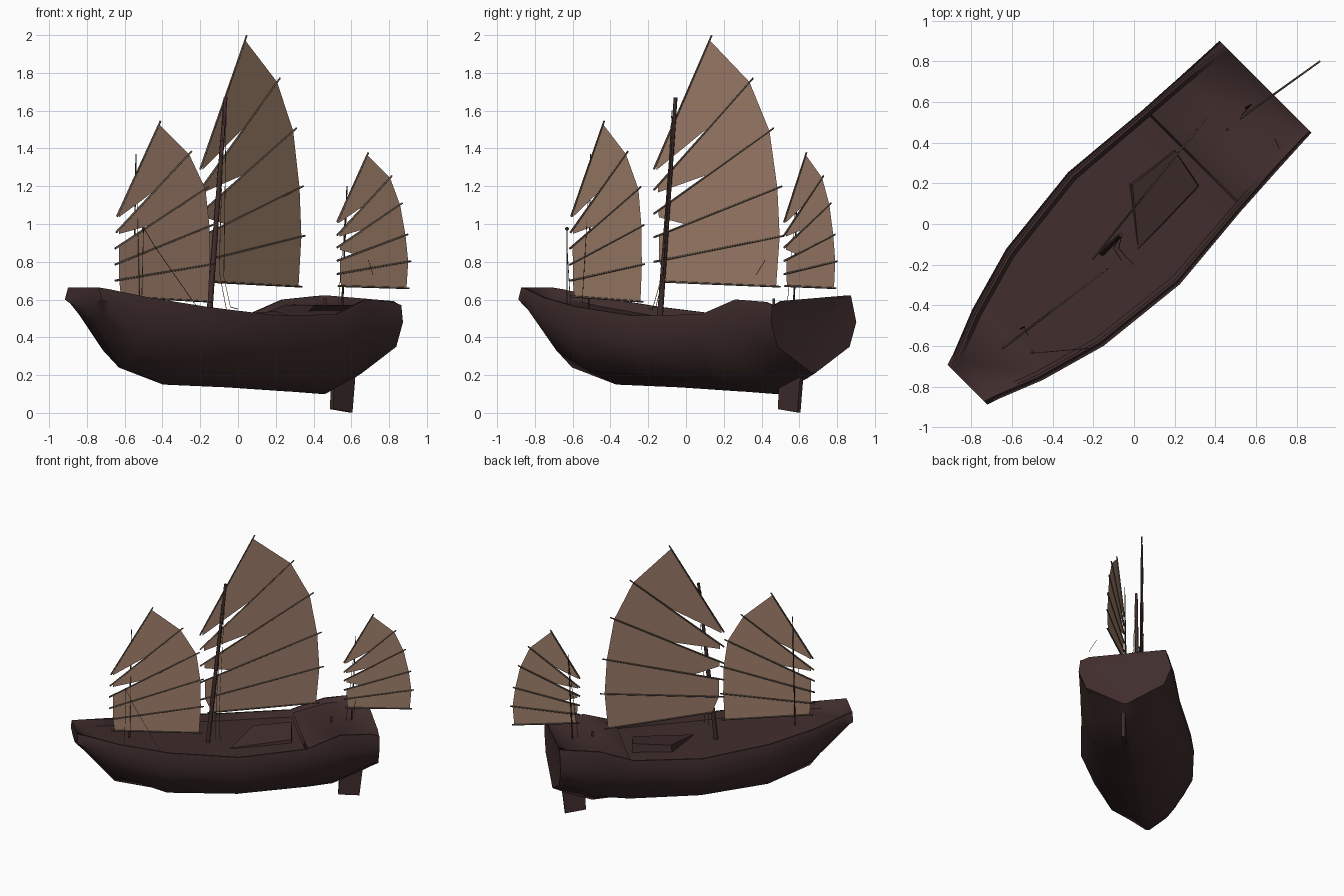
import bpy, bmesh, math
from mathutils import Vector

if "Cube" in bpy.data.objects:
    bpy.data.objects.remove(bpy.data.objects["Cube"])

R2 = math.sqrt(2)
VC = -0.02  # sideways offset of the hull centreline


def mat(name, rgb):
    m = bpy.data.materials.new(name)
    m.diffuse_color = (*rgb, 1)
    m.use_nodes = True
    m.node_tree.nodes["Principled BSDF"].inputs["Base Color"].default_value = m.diffuse_color
    return m


HULL = mat("dark_hull_wood", (0.052, 0.026, 0.026))
SAIL = mat("tan_canvas", (0.36, 0.22, 0.15))
SPAR = mat("grey_brown_bamboo", (0.11, 0.08, 0.06))
ROPE = mat("rope", (0.14, 0.09, 0.045))


def P(u, v, z):
    """Boat frame (u aft, v starboard) to world; the ship lies on the diagonal."""
    v += VC
    return Vector(((u + v) / R2, (u - v) / R2, z))


def mesh(name, verts, faces, material, fix=True, smooth=None):
    me = bpy.data.meshes.new(name)
    me.from_pydata([tuple(v) for v in verts], [], faces)
    if fix:
        bm = bmesh.new()
        bm.from_mesh(me)
        bmesh.ops.recalc_face_normals(bm, faces=bm.faces)
        bm.to_mesh(me)
        bm.free()
    me.materials.append(material)
    ob = bpy.data.objects.new(name, me)
    bpy.context.collection.objects.link(ob)
    if smooth:
        bpy.ops.object.select_all(action='DESELECT')
        ob.select_set(True)
        bpy.context.view_layer.objects.active = ob
        bpy.ops.object.shade_smooth_by_angle(angle=math.radians(smooth))
    return ob


def rods(name, paths, r0, r1, material, sides=6):
    """Tapered straight rods along each segment of each path."""
    verts, faces = [], []
    for path in paths:
        for a, b in zip(path, path[1:]):
            a, b = Vector(a), Vector(b)
            q = (b - a).to_track_quat('Z', 'Y')
            n = len(verts)
            for c, r in ((a, r0), (b, r1)):
                for i in range(sides):
                    t = 2 * math.pi * i / sides
                    verts.append(c + q @ Vector((r * math.cos(t), r * math.sin(t), 0)))
            for i in range(sides):
                j = (i + 1) % sides
                faces.append((n + i, n + j, n + sides + j, n + sides + i))
            faces.append(tuple(n + i for i in reversed(range(sides))))
            faces.append(tuple(n + sides + i for i in range(sides)))
    return mesh(name, verts, faces, material, smooth=80)


# Hull: u, rim (half width, z), widest strake, chine, keel z, deck drop
stations = [
    (-1.138, .115, .664, .138, .600, .08, .575, .56, 0),
    (-1.08, .135, .655, .157, .58, .09, .52, .50, .04),
    (-0.86, .222, .610, .245, .50, .13, .33, .24, .045),
    (-0.53, .314, .562, .338, .43, .22, .22, .15, .05),
    (-0.05, .368, .515, .389, .38, .28, .20, .135, .045),
    (0.43, .330, .522, .346, .42, .25, .20, .112, .045),
    (0.44, .330, .527, .346, .42, .25, .20, .112, .02),
    (0.66, .314, .600, .333, .46, .22, .22, .10, .03),
    (0.88, .290, .618, .322, .48, .25, .33, .185, .035),
    (0.935, .280, .622, .320, .48, .27, .35, .21, 0),
]
verts, faces = [], []
for u, rw, rz, ww, wz, cw, cz, kz, drop in stations:
    half = [(rw - .03, rz - drop), (rw - .012, rz), (rw, rz), (ww, wz), (cw, cz), (.012, kz)]
    ring = half + [(-w, z) for w, z in reversed(half)]
    if u > .8:  # the starboard quarter is cut lower and stands wider
        k = (u - .8) / .135
        ring[1:3] = [(w + .028 * k, z - .052 * k) for w, z in ring[1:3]]
        ring[0] = (ring[0][0], ring[0][1] - .03 * k)
    verts += [P(u, w, z) for w, z in ring]
N = 12
for s in range(len(stations) - 1):
    for i in range(N):
        j = (i + 1) % N
        faces.append((s * N + i, s * N + j, s * N + N + j, s * N + N + i))
faces.append(tuple(range(N)))
# Stern transom as a fan around a slightly raked centre
c = len(verts)
verts.append(P(.915, 0, .45))
for i in range(N):
    faces.append((c - N + i, c - N + (i + 1) % N, c))
mesh("hull", verts, faces, HULL, smooth=50)

# Low sloping hatch cover amidships
base = [(-.08, .13), (.36, .12), (.40, -.10), (.12, -.14)]
hv = [P(u, v, .45) for u, v in base]
hv += [P(-.07, .12, .475), P(.355, .11, .50), P(.395, -.09, .54), P(.13, -.12, .52)]
BOX = [(0, 1, 2, 3), (4, 5, 6, 7)] + [(i, (i + 1) % 4, 4 + (i + 1) % 4, 4 + i) for i in range(4)]
mesh("hatch_cover", hv, BOX, HULL, smooth=50)

# Rudder blade under the stern
prof = [(.70, .20), (.69, .02), (.835, .002), (.86, .22)]
rv = [P(u + .01, s + .02, z) for s in (-.012, .012) for u, z in prof]
mesh("rudder", rv, BOX, HULL)
rods("tiller_post", [[(.46, .465, .50), (.46, .465, .605)]], .009, .008, HULL)

# Masts
rods("main_mast", [[(-.157, -.142, .45), (-.066, -.055, 1.67)]], .016, .010, HULL, 8)
rods("fore_mast", [[(-.555, -.515, .53), (-.54, -.505, 1.37)]], .005, .003, HULL)
rods("mizzen_mast", [[(.55, .57, .52), (.577, .588, 1.2)]], .006, .003, HULL)


def fan_sail(name, p0, p1, battens, slits):
    """Battened sail in the upright plane through p0 and p1.
    battens: (x_luff, z_luff, x_leech, z_leech) from foot to yard."""
    slope = (p1[1] - p0[1]) / (p1[0] - p0[0])

    def W(x, z):
        return Vector((x, p0[1] + (x - p0[0]) * slope, z))

    ends = [(W(a, b), W(c, d)) for a, b, c, d in battens]
    v, f = [], []
    for (la, lb), (ua, ub), slit in zip(ends, ends[1:], slits):
        n = len(v)
        l0, l1 = la.lerp(lb, .04), la.lerp(lb, .965)
        h0, h1 = ua.lerp(ub, .04), ua.lerp(ub, .965)
        if slit:  # panel gapes away from the lower batten near the luff
            v += [l0.lerp(h0, .72), la.lerp(lb, slit), l1, h1, h0]
            f.append(tuple(range(n, n + 5)))
        else:
            v += [l0, l1, h1, h0]
            f.append(tuple(range(n, n + 4)))
    mesh(name + "_sail", v, f, SAIL, False)
    rods(name + "_battens", ends, .006, .005, SPAR, 5)


fan_sail("main", (-.20, -.17), (.355, .52), [
    (-.165, .695, .338, .668), (-.20, .80, .355, .938), (-.20, .93, .345, 1.20),
    (-.20, 1.055, .31, 1.508), (-.20, 1.18, .222, 1.772), (-.20, 1.29, .046, 1.998)],
    (0, 0, .25, .46, .58))
fan_sail("fore", (-.65, -.615), (-.13, -.22), [
    (-.64, .617, -.14, .588), (-.65, .70, -.13, .788), (-.65, .785, -.133, .995),
    (-.65, .87, -.155, 1.197), (-.645, .955, -.245, 1.385), (-.64, 1.04, -.41, 1.545)],
    (0, 0, 0, .38, .52))
fan_sail("mizzen", (.525, .52), (.915, .80), [
    (.53, .672, .905, .66), (.525, .735, .915, .803), (.525, .805, .90, .945),
    (.525, .875, .87, 1.11), (.525, .94, .815, 1.255), (.525, 1.01, .69, 1.378)],
    (0, 0, .25, .42, .52))

# Rigging
rods("rigging", [
    [(-.062, -.06, 1.66), (-.075, -.12, .72), (-.04, -.16, .56), (.0, -.2, .55)],
    [(-.075, -.075, 1.6), (-.10, -.12, .75), (-.06, -.18, .54)],
    [(-.50, -.63, .98), (-.44, -.63, .88), (-.21, -.61, .55)],
    [(-.51, -.63, .57), (-.50, -.63, .98)],
    [(.69, .42, .81), (.715, .37, .73)],
    [(.577, .588, 1.18), (.53, .535, .56)],
    [(-.54, -.505, 1.35), (-.52, -.55, .58)],
], .0018, .0018, ROPE, 4)
bpy.ops.mesh.primitive_ico_sphere_add(subdivisions=1, radius=.011, location=(-.50, -.63, .975))
block = bpy.context.object
block.name = "pulley_block"
block.data.materials.append(SPAR)
